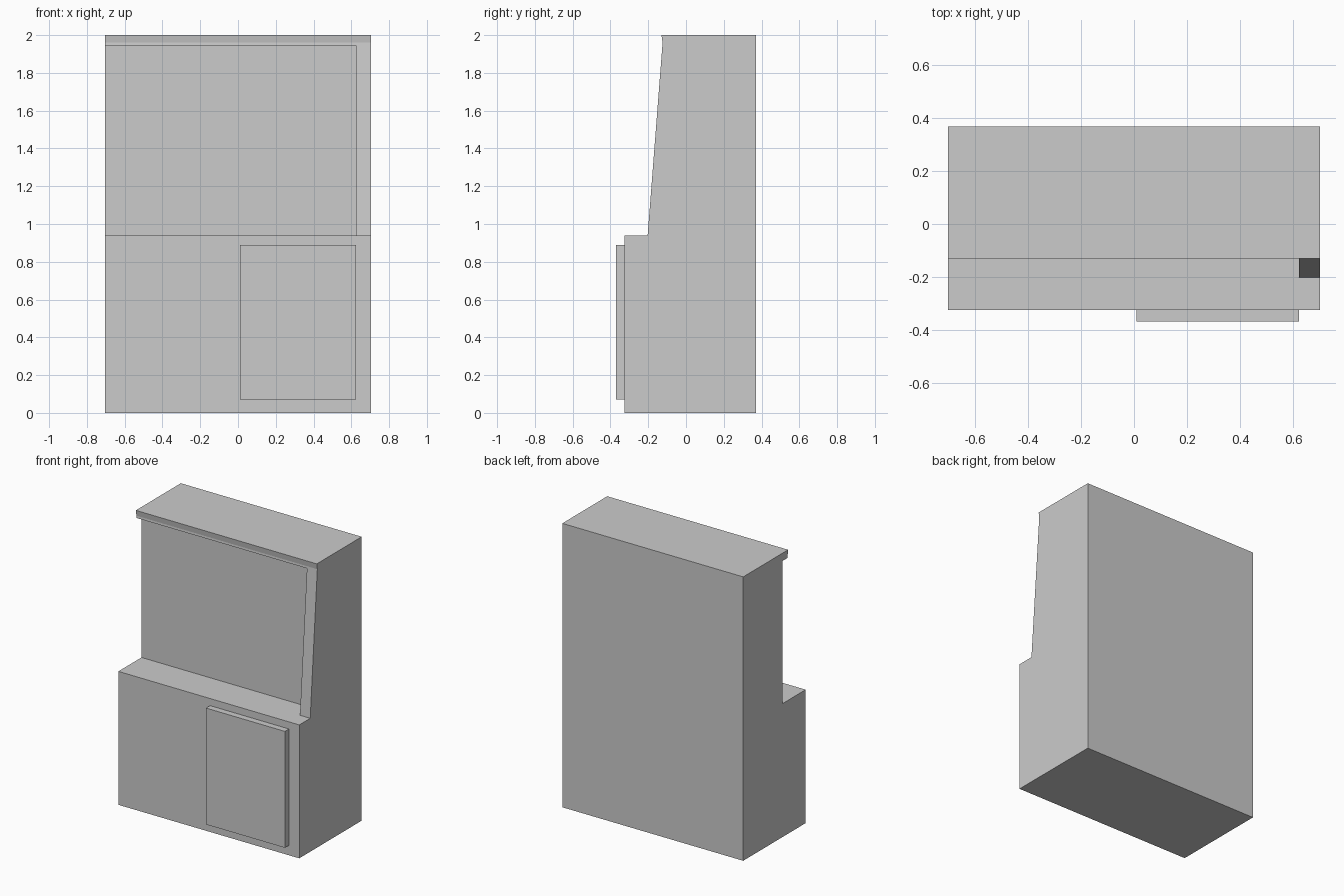
import bpy
import bmesh

default = bpy.data.objects.get("Cube")
if default:
    bpy.data.objects.remove(default, do_unlink=True)

# Single matte grey finish
grey = bpy.data.materials.new("light_grey")
grey.use_nodes = True
colour = (0.6, 0.6, 0.6, 1.0)
grey.diffuse_color = colour
bsdf = next(n for n in grey.node_tree.nodes if n.type == 'BSDF_PRINCIPLED')
bsdf.inputs["Base Color"].default_value = colour


def extrude_profile(name, profile, x0, x1):
    """Extrude a (y, z) outline along x into a flat-faced solid."""
    bm = bmesh.new()
    face = bm.faces.new([bm.verts.new((x0, y, z)) for y, z in profile])
    out = bmesh.ops.extrude_face_region(bm, geom=[face])
    verts = [v for v in out["geom"] if isinstance(v, bmesh.types.BMVert)]
    bmesh.ops.translate(bm, verts=verts, vec=(x1 - x0, 0, 0))
    bmesh.ops.recalc_face_normals(bm, faces=bm.faces)
    mesh = bpy.data.meshes.new(name)
    bm.to_mesh(mesh)
    bm.free()
    mesh.materials.append(grey)
    obj = bpy.data.objects.new(name, mesh)
    bpy.context.collection.objects.link(obj)
    return obj


def box(name, x0, x1, y0, y1, z0, z1):
    return extrude_profile(name, [(y0, z0), (y1, z0), (y1, z1), (y0, z1)], x0, x1)


HALF_WIDTH = 0.705
BACK = 0.37
BASE_FRONT = -0.325
SHELF = 0.94
PANEL_INNER = 0.625

# Cabinet: deep base, leaning upper side panel and overhanging top lip
cabinet = extrude_profile("cabinet", [
    (BACK, 0), (BASE_FRONT, 0), (BASE_FRONT, SHELF), (-0.203, SHELF),
    (-0.124, 1.96), (-0.13, 2.0), (BACK, 2.0)], -HALF_WIDTH, HALF_WIDTH)

# Recess above the shelf, open at one end, leaving the lip and side panel
cutter = box("recess_cutter", -1, PANEL_INNER, -1, -0.068, SHELF, 1.945)
cutter.hide_render = True
cut = cabinet.modifiers.new("recess", 'BOOLEAN')
cut.operation = 'DIFFERENCE'
cut.solver = 'EXACT'
cut.object = cutter
bpy.context.view_layer.objects.active = cabinet
bpy.ops.object.modifier_apply(modifier=cut.name)
bpy.data.objects.remove(cutter, do_unlink=True)

# Raised door on the base
box("door", 0.01, PANEL_INNER, -0.37, BASE_FRONT + 0.005, 0.07, 0.89)
